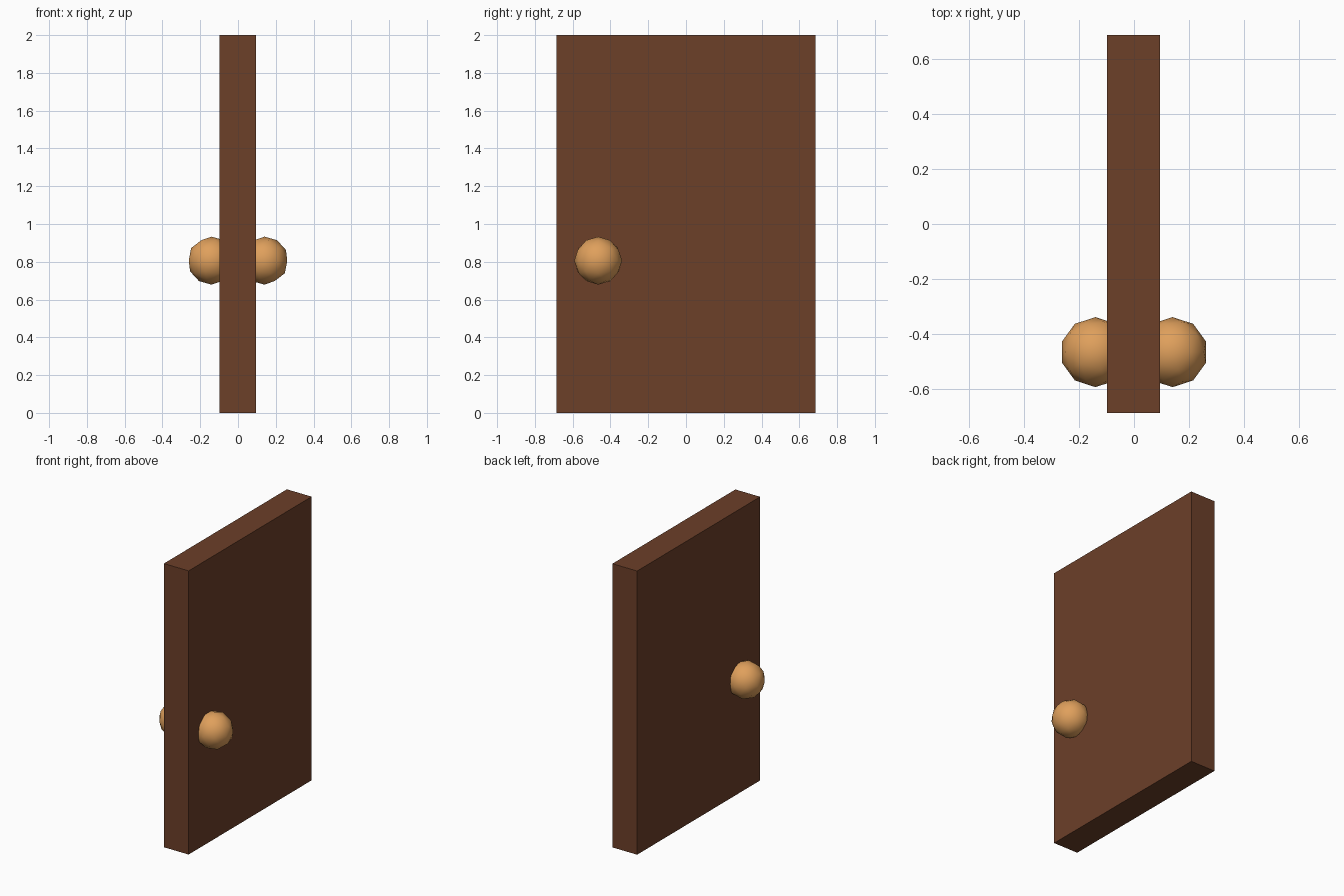
import bpy

if "Cube" in bpy.data.objects:
    bpy.data.objects.remove(bpy.data.objects["Cube"])


def material(name, rgb):
    mat = bpy.data.materials.new(name)
    mat.diffuse_color = (*rgb, 1)
    mat.use_nodes = True
    mat.node_tree.nodes["Principled BSDF"].inputs["Base Color"].default_value = mat.diffuse_color
    return mat


wood = material("dark_wood", (0.15, 0.05, 0.022))
brass = material("knob_brass", (0.74, 0.35, 0.107))

# Door slab
bpy.ops.mesh.primitive_cube_add(size=1, location=(-0.002, 0, 1))
door = bpy.context.object
door.name = "door_panel"
door.scale = (0.193, 1.37, 2)
bpy.ops.object.transform_apply(location=False, rotation=False, scale=True)
door.data.materials.append(wood)

# One low-poly round knob on each face
for side, x in (("left", -0.14), ("right", 0.14)):
    bpy.ops.mesh.primitive_ico_sphere_add(
        subdivisions=2, radius=0.127, location=(x, -0.465, 0.806))
    knob = bpy.context.object
    knob.name = side + "_knob"
    knob.data.materials.append(brass)
    bpy.ops.object.shade_smooth()
